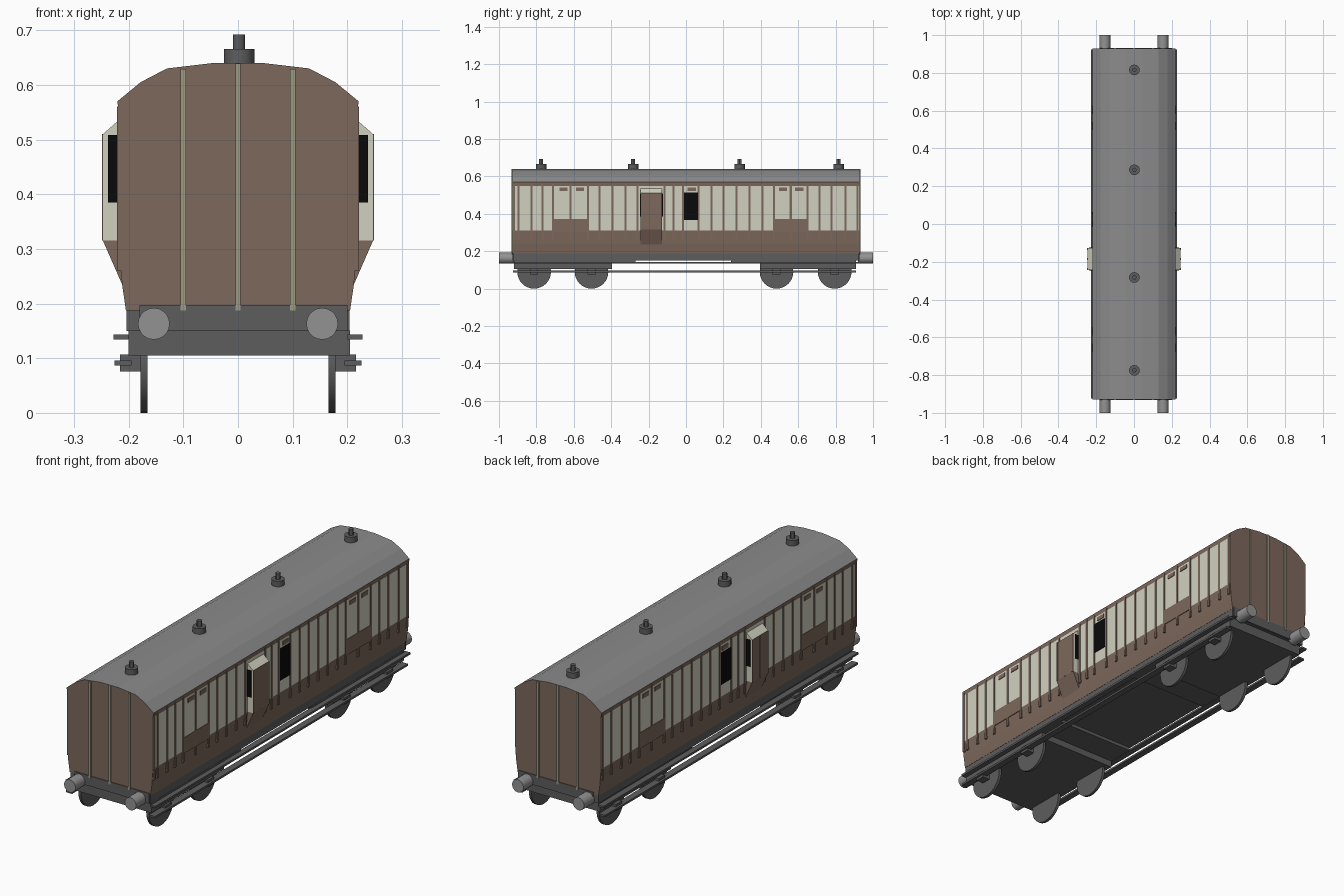
import bpy, bmesh, math

if "Cube" in bpy.data.objects:
    bpy.data.objects.remove(bpy.data.objects["Cube"])

def mat(name, rgb):
    m = bpy.data.materials.new(name)
    m.diffuse_color = (*rgb, 1)
    m.use_nodes = True
    m.node_tree.nodes["Principled BSDF"].inputs["Base Color"].default_value = m.diffuse_color
    return m

BROWN = mat("brown_paint", (0.205, 0.14, 0.107))
CREAM = mat("cream_paint", (0.64, 0.64, 0.53))
STRIPE = mat("stone_stripe", (0.33, 0.33, 0.23))
ROOF = mat("roof_grey", (0.26, 0.26, 0.26))
DARK = mat("underframe_grey", (0.11, 0.11, 0.11))
BUFFER = mat("buffer_grey", (0.29, 0.29, 0.29))
BLACK = mat("window_black", (0.003, 0.003, 0.003))

def finish(name, bm, mats, rule=None):
    bmesh.ops.recalc_face_normals(bm, faces=bm.faces)
    if rule:
        for f in bm.faces:
            f.material_index = rule(f.calc_center_median(), f.normal)
    me = bpy.data.meshes.new(name)
    bm.to_mesh(me)
    bm.free()
    for m in mats:
        me.materials.append(m)
    ob = bpy.data.objects.new(name, me)
    bpy.context.collection.objects.link(ob)
    return ob

def boxes(name, spans, m):
    """One object made of boxes given as (x0, x1, y0, y1, z0, z1)."""
    bm = bmesh.new()
    for x0, x1, y0, y1, z0, z1 in spans:
        vs = bmesh.ops.create_cube(bm, size=1)["verts"]
        for v in vs:
            v.co = ((x0 + x1) / 2 + v.co.x * (x1 - x0),
                    (y0 + y1) / 2 + v.co.y * (y1 - y0),
                    (z0 + z1) / 2 + v.co.z * (z1 - z0))
    return finish(name, bm, [m])

def both(spans):
    """Repeat boxes on the opposite side."""
    return spans + [(-b, -a, *r) for a, b, *r in spans]

def prism(name, pts, y0, y1, mats, rule=None):
    """Extrude an (x, z) profile along y."""
    bm = bmesh.new()
    f = bm.faces.new([bm.verts.new((x, y0, z)) for x, z in pts])
    ext = bmesh.ops.extrude_face_region(bm, geom=[f])["geom"]
    for v in ext:
        if isinstance(v, bmesh.types.BMVert):
            v.co.y = y1
    return finish(name, bm, mats, rule)

def cylinder(name, loc, r, depth, axis, m, n=24):
    rot = {"x": (0, math.pi / 2, 0), "y": (math.pi / 2, 0, 0), "z": (0, 0, 0)}[axis]
    bpy.ops.mesh.primitive_cylinder_add(vertices=n, radius=r, depth=depth, location=loc, rotation=rot)
    ob = bpy.context.object
    ob.name = name
    ob.data.materials.append(m)
    bpy.ops.object.shade_smooth_by_angle()
    return ob

# Body shell: brown ends and lower sides, cream panel band, grey roof
half = [(0.205, 0.187), (0.212, 0.235), (0.2185, 0.312), (0.2185, 0.55), (0.2205, 0.57),
        (0.178, 0.605), (0.13, 0.63), (0.045, 0.64)]
profile = half + [(-x, z) for x, z in reversed(half)]

def body_rule(c, n):
    if abs(n.y) > 0.9:
        return 0
    if c.z > 0.57:
        return 2
    return 1 if 0.32 < c.z < 0.54 else 0

prism("carriage_body", profile, -0.928, 0.928, [BROWN, CREAM, ROOF], body_rule)

# Upright mouldings between the side panels
bars = [-0.92, -0.895, -0.826, -0.767, -0.71, -0.617, -0.525, -0.463, -0.393, -0.324, -0.26,
        -0.115, -0.067, -0.016, 0.068, 0.136, 0.2, 0.27, 0.34, 0.41, 0.47, 0.56, 0.65,
        0.714, 0.778, 0.853, 0.917]
boxes("panel_mouldings", both([(0.21, 0.221, y - 0.0055, y + 0.0055, 0.26, 0.56) for y in bars]), BROWN)

# Lower door panels and the ventilator plates over the doors
boxes("door_panels", both([(0.21, 0.2205, a, b, 0.3, 0.372)
                           for a, b in ((-0.71, -0.525), (0.47, 0.65))]), BROWN)
boxes("door_ventilators", both([(0.214, 0.2215, y - 0.022, y + 0.022, 0.522, 0.541)
                                for y in (-0.655, -0.567, 0.031, 0.519, 0.605)]), BROWN)
boxes("guard_window", both([(0.214, 0.2215, -0.012, 0.063, 0.368, 0.514)]), BLACK)

# Vertical stripes on both ends
boxes("end_stripes", [(x - 0.005, x + 0.005, s * 0.93 - 0.003, s * 0.93 + 0.003, 0.187, 0.629 if x else 0.639)
                      for x in (-0.1, 0, 0.1) for s in (-1, 1)], STRIPE)

# Side lookouts with cream cheeks, brown outer face and black end windows
for s, side in ((-1, "left"), (1, "right")):
    prism(side + "_lookout_base", [(s * x, z) for x, z in ((0.205, 0.235), (0.212, 0.235), (0.247, 0.315), (0.21, 0.315))],
          -0.243, -0.127, [BROWN])
    prism(side + "_lookout", [(s * x, z) for x, z in ((0.21, 0.315), (0.247, 0.315), (0.247, 0.51), (0.2185, 0.535), (0.21, 0.535))],
          -0.243, -0.127, [CREAM, BROWN], lambda c, n: int(abs(n.x) > 0.9))
boxes("lookout_mouldings", both([(0.246, 0.2485, y - 0.005, y + 0.005, 0.315, 0.51)
                                 for y in (-0.238, -0.185, -0.132)]), BROWN)
boxes("lookout_windows", both([(0.215, 0.238, y - 0.002, y + 0.002, 0.385, 0.508)
                               for y in (-0.244, -0.126)]), BLACK)

# Roof ventilators
for i, y in enumerate((-0.775, -0.283, 0.287, 0.816)):
    cylinder(f"roof_vent_base_{i}", (0.002, y, 0.648), 0.028, 0.035, "z", DARK, 16)
    cylinder(f"roof_vent_cap_{i}", (0.002, y, 0.676), 0.011, 0.032, "z", DARK, 12)

# Underframe, bogies and brackets
boxes("underframe", [(-0.204, 0.204, -0.925, 0.925, 0.15, 0.19)], DARK)
boxes("headstocks", [(-0.18, 0.2, s * 0.929 - 0.002, s * 0.929 + 0.002, 0.15, 0.197) for s in (-1, 1)], DARK)
boxes("bogie_frames", [(-0.2, 0.205, a, b, 0.105, 0.151) for a, b in ((-0.92, -0.395), (0.395, 0.91))], DARK)
boxes("frame_brackets", [(-0.2, 0.205, a, b, 0.135, 0.151) for a, b in ((-0.4, -0.27), (0.24, 0.4))], DARK)

# Full-length footboards
boxes("upper_footboards", both([(0.2, 0.228, -0.925, 0.925, 0.134, 0.143)]), DARK)
boxes("lower_footboards", both([(0.195, 0.226, -0.925, 0.91, 0.087, 0.096)]), DARK)

# Wheels, axle boxes and side frames of the bogies
for i, y in enumerate((-0.812, -0.505, 0.484, 0.795)):
    for s, side in ((-1, "left"), (1, "right")):
        cylinder(f"{side}_wheel_{i}", (s * 0.172, y, 0.09), 0.09, 0.013, "x", DARK, 32)
    boxes(f"axle_boxes_{i}", both([(0.178, 0.216, y - 0.022, y + 0.022, 0.076, 0.107)]), DARK)

# Buffers
for s, side in ((-1, "left"), (1, "right")):
    for t, end in ((-1, "front"), (1, "back")):
        cylinder(f"{end}_{side}_buffer", (s * 0.154, t * 0.96, 0.163), 0.029, 0.08, "y", BUFFER, 20)
